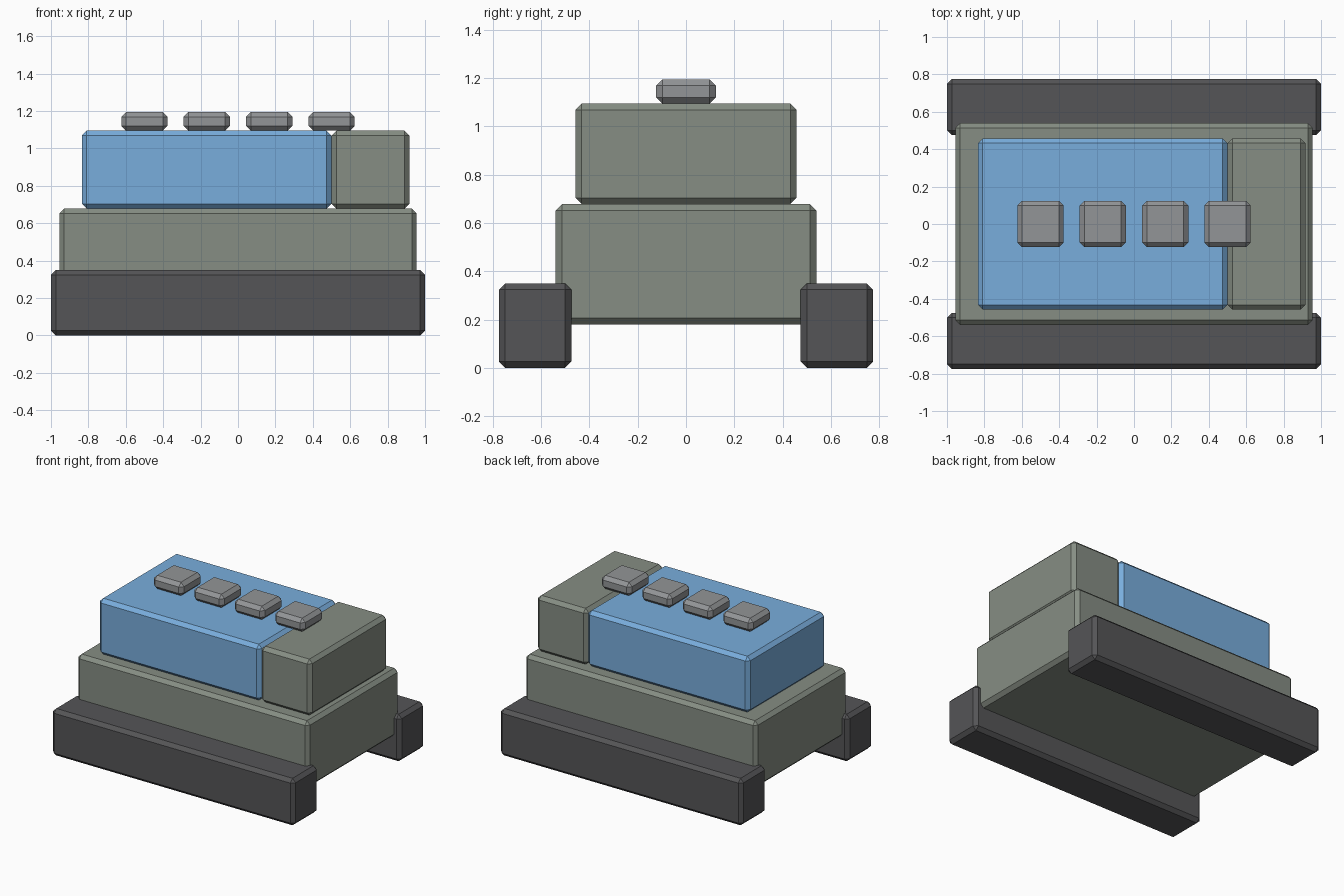
import bpy

if "Cube" in bpy.data.objects:
    bpy.data.objects.remove(bpy.data.objects["Cube"])


def material(name, rgb):
    m = bpy.data.materials.new(name)
    m.diffuse_color = (*rgb, 1)
    m.use_nodes = True
    m.node_tree.nodes["Principled BSDF"].inputs["Base Color"].default_value = m.diffuse_color
    return m


OLIVE = material("olive_grey", (0.24, 0.27, 0.23))
DARK = material("dark_grey", (0.09, 0.09, 0.095))
BLUE = material("blue", (0.19, 0.42, 0.72))
GREY = material("mid_grey", (0.29, 0.30, 0.31))


def block(name, x, y, z, mat, bevel=0.026):
    """Chamfered box spanning the given (min, max) ranges."""
    spans = (x, y, z)
    bpy.ops.mesh.primitive_cube_add(size=1, location=[(a + b) / 2 for a, b in spans])
    ob = bpy.context.object
    ob.name = name
    ob.scale = [b - a for a, b in spans]
    bpy.ops.object.transform_apply(location=False, rotation=False, scale=True)
    mod = ob.modifiers.new("chamfer", "BEVEL")
    mod.width = bevel
    mod.segments = 1
    ob.data.materials.append(mat)
    return ob


# Side tracks
for side, y in (("front", (-0.775, -0.475)), ("back", (0.475, 0.775))):
    block(side + "_track", (-1, 1), y, (0, 0.35), DARK)

# Hull between the tracks
block("hull", (-0.955, 0.955), (-0.54, 0.54), (0.18, 0.678), OLIVE)

# Upper body: blue cargo block and end block
block("cargo_block", (-0.835, 0.5), (-0.458, 0.458), (0.678, 1.095), BLUE)
block("end_block", (0.5, 0.917), (-0.458, 0.458), (0.678, 1.095), OLIVE)

# Row of studs on the roof
for i in range(4):
    cx = -0.5 + i / 3
    block(f"roof_stud_{i + 1}", (cx - 0.124, cx + 0.124), (-0.124, 0.124), (1.095, 1.195), GREY)
